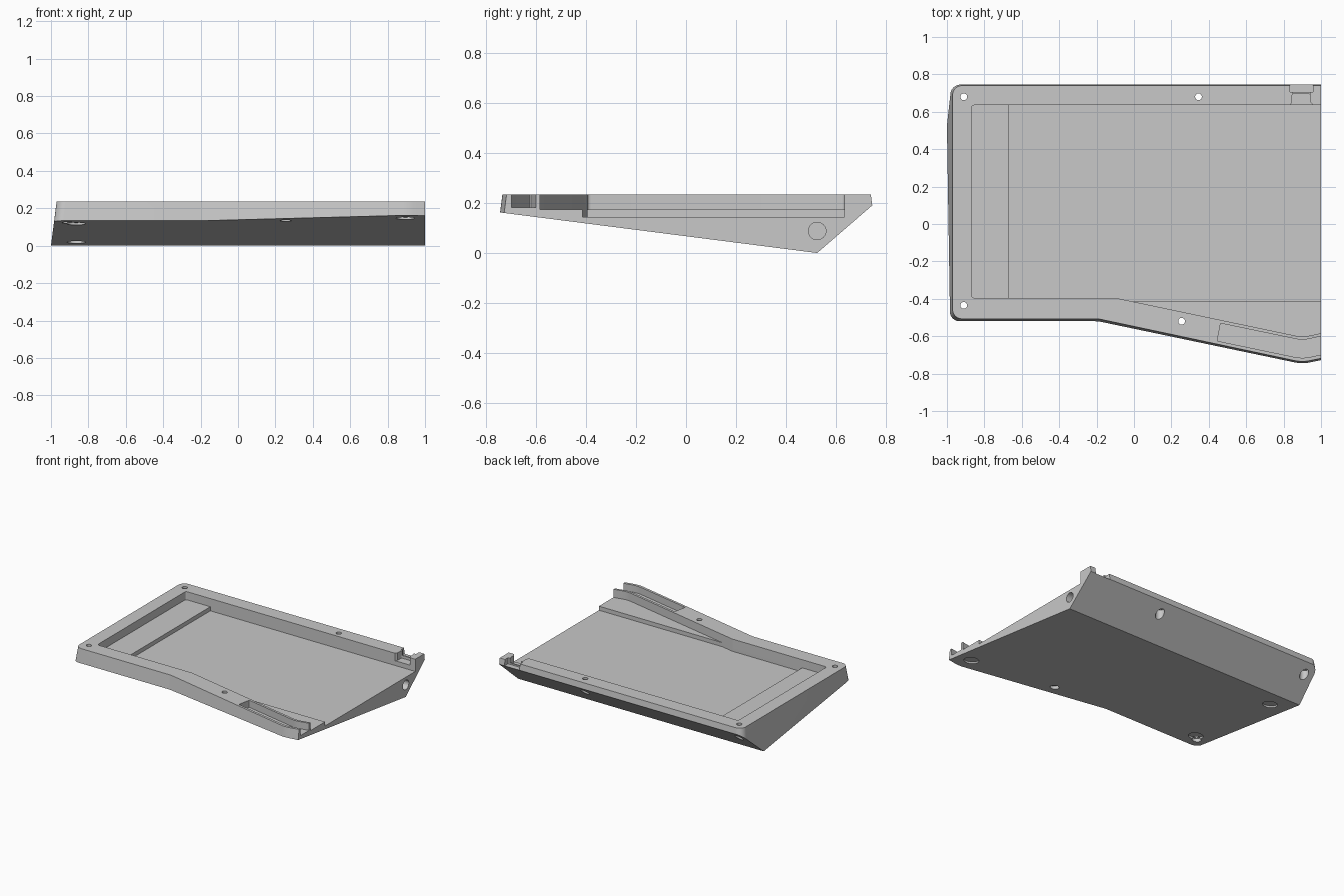
import bpy, bmesh, math
from mathutils import Vector

cube = bpy.data.objects.get("Cube")
if cube:
    bpy.data.objects.remove(cube, do_unlink=True)

grey = bpy.data.materials.new("plain_grey")
grey.use_nodes = True
COLOUR = (0.58, 0.58, 0.58, 1)
grey.diffuse_color = COLOUR
grey.node_tree.nodes["Principled BSDF"].inputs["Base Color"].default_value = COLOUR

TOP = 0.235
DRAFT = 0.03
SLOPE = 0.163 / 1.275      # rise of the underside towards the front
HINGE_Y = 0.525            # lowest edge of the wedge


def rounded(corners, steps=8):
    """Outline from (x, y, radius) corners, each one filleted."""
    pts = [Vector((x, y, 0)) for x, y, r in corners]
    out = []
    for i, (x, y, r) in enumerate(corners):
        p = pts[i]
        u = (pts[i - 1] - p).normalized()
        v = (pts[(i + 1) % len(pts)] - p).normalized()
        if r == 0:
            out.append(p)
            continue
        half = u.angle(v) / 2
        c = p + (u + v).normalized() * r / math.sin(half)
        a = (p + u * r / math.tan(half) - c).normalized()
        b = (p + v * r / math.tan(half) - c).normalized()
        out += [c + a.lerp(b, k / steps).normalized() * r for k in range(steps + 1)]
    return out


def widened(corners, d):
    """Push every side of an anticlockwise outline out by d."""
    out = []
    n = len(corners)
    for i, (x, y, r) in enumerate(corners):
        p = Vector((x, y))
        e = (p - Vector(corners[i - 1][:2])).normalized()
        f = (Vector(corners[(i + 1) % n][:2]) - p).normalized()
        m = Vector((e.y, -e.x)) + Vector((f.y, -f.x))
        p += m * (2 * d / m.length_squared)
        out.append((p.x, p.y, r))
    return out


def loft(bm, lower, upper, z0, z1):
    a = [bm.verts.new((p.x, p.y, z0)) for p in lower]
    b = [bm.verts.new((p.x, p.y, z1)) for p in upper]
    n = len(a)
    bm.faces.new(a[::-1])
    bm.faces.new(b)
    for i in range(n):
        j = (i + 1) % n
        bm.faces.new((a[i], a[j], b[j], b[i]))
    bmesh.ops.recalc_face_normals(bm, faces=bm.faces)


def make(name, bm):
    mesh = bpy.data.meshes.new(name)
    bm.to_mesh(mesh)
    bm.free()
    mesh.materials.append(grey)
    ob = bpy.data.objects.new(name, mesh)
    bpy.context.scene.collection.objects.link(ob)
    return ob


def trim(bm, co, no):
    """Slice off everything beyond a plane and cap the cut."""
    cut = bmesh.ops.bisect_plane(bm, geom=bm.verts[:] + bm.edges[:] + bm.faces[:],
                                 dist=1e-5, plane_co=co, plane_no=no, clear_outer=True)
    edges = [g for g in cut["geom_cut"] if isinstance(g, bmesh.types.BMEdge)]
    bmesh.ops.contextual_create(bm, geom=edges)


# Wedge body with drafted sides
outline = [(1.3, 0.74, 0), (-0.97, 0.74, 0.05), (-0.97, -0.507, 0.05),
           (-0.19, -0.507, 0.15), (0.9, -0.739, 0.2), (1.3, -0.655, 0)]
bm = bmesh.new()
loft(bm, rounded(widened(outline, DRAFT)), rounded(outline), 0, TOP)
trim(bm, (1, 0, 0), (1, 0, 0))
trim(bm, (0, HINGE_Y, 0), (0, -SLOPE, -1))
trim(bm, (0, HINGE_Y, 0), (0, 0.19, -0.22))
bmesh.ops.recalc_face_normals(bm, faces=bm.faces)
body = make("case_body", bm)


def carve(cutter):
    mod = body.modifiers.new("cut", 'BOOLEAN')
    mod.operation = 'DIFFERENCE'
    mod.solver = 'EXACT'
    mod.object = cutter
    cutter.hide_render = True
    bpy.context.view_layer.objects.active = body
    bpy.ops.object.modifier_apply(modifier=mod.name)
    bpy.data.objects.remove(cutter, do_unlink=True)


def pocket(name, corners, floor):
    bm = bmesh.new()
    shape = rounded(corners, 4)
    loft(bm, shape, shape, floor, 0.4)
    carve(make(name, bm))


def drill(name, centre, radius, length, axis):
    bm = bmesh.new()
    bmesh.ops.create_cone(bm, cap_ends=True, segments=32, radius1=radius,
                          radius2=radius, depth=length)
    ob = make(name, bm)
    ob.rotation_euler = Vector(axis).to_track_quat('Z', 'Y').to_euler()
    ob.location = centre
    bpy.context.view_layer.update()
    carve(ob)


# Main recess and its deeper floor
pocket("recess", [(1.2, 0.635, 0), (-0.87, 0.635, 0.015), (-0.87, -0.395, 0.015),
                  (-0.1, -0.395, 0.1), (0.9, -0.605, 0.15), (1.2, -0.542, 0)], 0.175)
pocket("deep_floor", [(1.2, 0.635, 0), (-0.67, 0.635, 0), (-0.67, -0.395, 0),
                      (-0.1, -0.395, 0), (-0.005, -0.415, 0), (1.2, -0.415, 0)], 0.145)

# Curved slot in the front rim
pocket("front_slot", [(1.2, -0.557, 0), (0.9, -0.622, 0.15), (0.463, -0.531, 0.005),
                      (0.445, -0.625, 0.005), (0.9, -0.72, 0.2), (1.2, -0.657, 0)], 0.183)

# Connector opening in the rear rim
pocket("port_inner", [(0.957, 0.62, 0), (0.957, 0.635, 0), (0.945, 0.65, 0),
                      (0.945, 0.695, 0.01), (0.845, 0.695, 0.01), (0.845, 0.65, 0),
                      (0.833, 0.635, 0), (0.833, 0.62, 0)], 0.18)
pocket("port_neck", [(0.94, 0.68, 0), (0.94, 0.72, 0), (0.85, 0.72, 0), (0.85, 0.68, 0)], 0.2)
pocket("port_outer", [(0.957, 0.705, 0), (0.957, 0.8, 0), (0.835, 0.8, 0),
                      (0.835, 0.705, 0)], 0.19)

# Screw holes with counterbores from below
for x, y, seat in [(-0.91, 0.68, 0.18), (0.345, 0.68, 0.18),
                   (-0.91, -0.435, 0.15), (0.255, -0.52, 0.16)]:
    drill("screw_hole", (x, y, 0.2), 0.018, 0.6, (0, 0, 1))
    drill("counterbore", (x, y, seat - 0.15), 0.03, 0.3, (0, 0, 1))

# Shallow foot recesses on the underside
for x, y in [(0.895, -0.62), (-0.865, -0.39), (-0.865, 0.38)]:
    drill("foot_recess", (x, y, (HINGE_Y - y) * SLOPE), 0.05, 0.024, (0, SLOPE, 1))

# Round socket in the open end
drill("end_socket", (1, HINGE_Y, 0.088), 0.035, 0.2, (1, 0, 0))

bpy.ops.object.select_all(action='DESELECT')
body.select_set(True)
bpy.context.view_layer.objects.active = body
bpy.ops.object.shade_smooth_by_angle(angle=math.radians(25))
